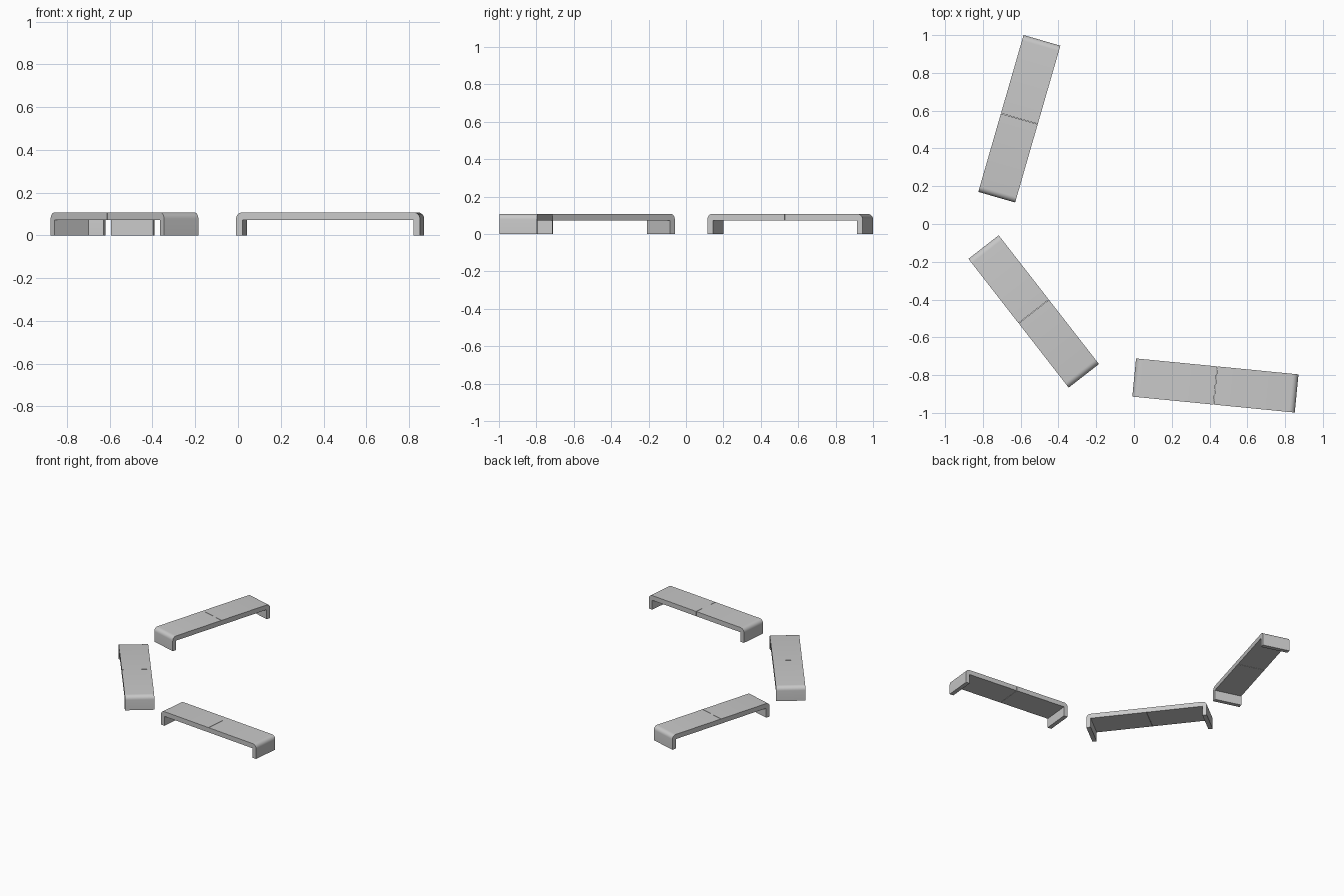
import bpy, bmesh
from math import radians, sin, cos, pi

cube = bpy.data.objects.get("Cube")
if cube:
    bpy.data.objects.remove(cube, do_unlink=True)

# Bench dimensions
LENGTH, WIDTH, HEIGHT = 0.864, 0.203, 0.108
SLAB, LEG, RADIUS, GAP = 0.036, 0.031, 0.03, 0.002
STEPS = 6

grey = bpy.data.materials.new("light_grey")
grey.use_nodes = True
colour = (0.58, 0.58, 0.58, 1)
grey.diffuse_color = colour
grey.node_tree.nodes["Principled BSDF"].inputs["Base Color"].default_value = colour


def half_profile():
    """Side outline of half a bench: seat slab, rounded end and leg."""
    end = LENGTH / 2
    arc = [(end - RADIUS + RADIUS * cos(a), HEIGHT - RADIUS + RADIUS * sin(a))
           for a in (pi / 2 * i / STEPS for i in range(STEPS + 1))]
    return ([(end - LEG, 0), (end, 0)] + arc +
            [(GAP / 2, HEIGHT), (GAP / 2, HEIGHT - SLAB), (end - LEG, HEIGHT - SLAB)])


def bench(name, x, y, angle):
    # Extrude the half outline across the width
    bm = bmesh.new()
    face = bm.faces.new([bm.verts.new((px, -WIDTH / 2, pz)) for px, pz in half_profile()])
    out = bmesh.ops.extrude_face_region(bm, geom=[face])
    moved = [v for v in out["geom"] if isinstance(v, bmesh.types.BMVert)]
    bmesh.ops.translate(bm, verts=moved, vec=(0, WIDTH, 0))
    bmesh.ops.recalc_face_normals(bm, faces=bm.faces)
    mesh = bpy.data.meshes.new(name)
    bm.to_mesh(mesh)
    bm.free()
    mesh.materials.append(grey)

    obj = bpy.data.objects.new(name, mesh)
    bpy.context.collection.objects.link(obj)
    obj.location = (x, y, 0)
    obj.rotation_euler.z = radians(angle)

    # The second half mirrors the first across the centre seam
    mirror = obj.modifiers.new("second_half", "MIRROR")
    mirror.use_mirror_merge = False

    bpy.ops.object.select_all(action="DESELECT")
    obj.select_set(True)
    bpy.context.view_layer.objects.active = obj
    bpy.ops.object.shade_smooth_by_angle(angle=radians(30))


# Three benches set in an open arc
bench("back_bench", -0.607, 0.557, 73.9)
bench("middle_bench", -0.531, -0.463, -52.1)
bench("front_bench", 0.431, -0.855, -5.6)
